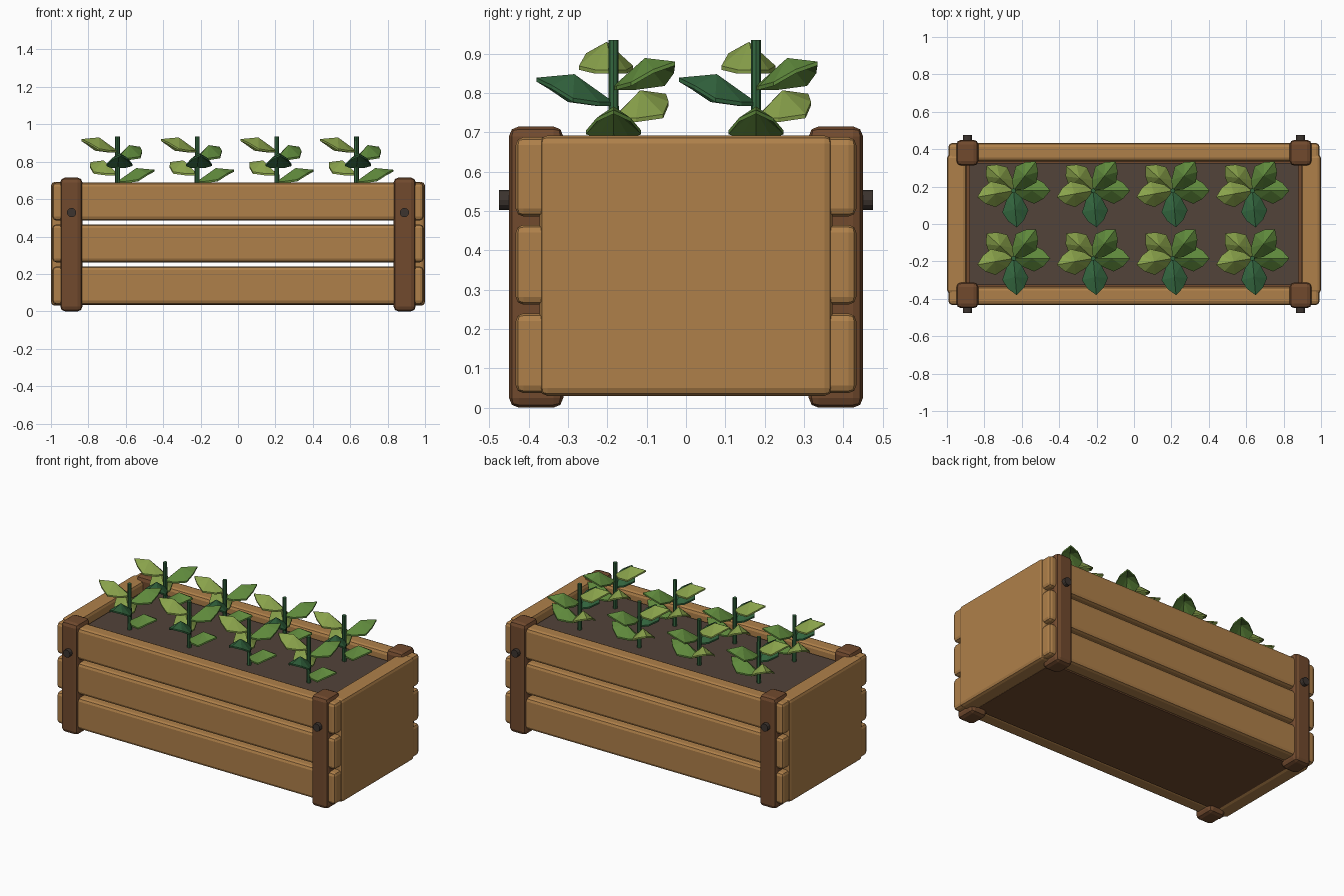
import bpy, bmesh, math
from mathutils import Matrix, Vector

if "Cube" in bpy.data.objects:
    bpy.data.objects.remove(bpy.data.objects["Cube"])


def material(name, rgb):
    m = bpy.data.materials.new(name)
    m.diffuse_color = (*rgb, 1)
    m.use_nodes = True
    m.node_tree.nodes["Principled BSDF"].inputs["Base Color"].default_value = m.diffuse_color
    return m


WOOD = material("light_wood", (0.43, 0.216, 0.068))
DARK = material("dark_wood", (0.165, 0.068, 0.027))
SOIL = material("soil_brown", (0.084, 0.056, 0.042))
IRON = material("bolt_iron", (0.045, 0.034, 0.028))
LEAVES = [material("mid_green", (0.114, 0.25, 0.045)),
          material("light_green", (0.25, 0.36, 0.07)),
          material("dark_green", (0.034, 0.135, 0.05))]


def finish(name, bm, mats):
    bmesh.ops.recalc_face_normals(bm, faces=bm.faces)
    me = bpy.data.meshes.new(name)
    bm.to_mesh(me)
    bm.free()
    for m in mats:
        me.materials.append(m)
    ob = bpy.data.objects.new(name, me)
    bpy.context.collection.objects.link(ob)
    return ob


def box(name, lo, hi, mat, bevel=0.0):
    lo, hi = Vector(lo), Vector(hi)
    bm = bmesh.new()
    bmesh.ops.create_cube(bm, size=1, matrix=Matrix.Translation((lo + hi) / 2)
                          @ Matrix.Diagonal((*(hi - lo), 1)))
    if bevel:
        bmesh.ops.bevel(bm, geom=bm.edges[:], offset=bevel, segments=2,
                        profile=0.5, affect='EDGES')
    return finish(name, bm, [mat])


# Long side planks, with open gaps between them
for side, s in (("front", -1), ("back", 1)):
    y0, y1 = sorted((s * 0.335, s * 0.433))
    for i, (z0, z1) in enumerate(((0.037, 0.24), (0.262, 0.465), (0.486, 0.688))):
        box(f"{side}_plank_{i + 1}", (-0.992, y0, z0), (0.992, y1, z1), WOOD, 0.02)

# End panels
for side, s in (("left", -1), ("right", 1)):
    x0, x1 = sorted((s * 0.895, s * 1.0))
    box(f"{side}_end_panel", (x0, -0.372, 0.03), (x1, 0.372, 0.692), WOOD, 0.02)

# Soil and floor
box("soil", (-0.88, -0.325, 0.55), (0.88, 0.325, 0.64), SOIL)
box("floor", (-0.9, -0.34, 0.035), (0.9, 0.34, 0.065), DARK)

# Corner posts and their bolts
for sx in (-1, 1):
    for sy in (-1, 1):
        xs = sorted((sx * 0.832, sx * 0.95))
        ys = sorted((sy * 0.312, sy * 0.45))
        box("corner_post", (xs[0], ys[0], 0), (xs[1], ys[1], 0.715), DARK, 0.025)
        bm = bmesh.new()
        bmesh.ops.create_cone(
            bm, cap_ends=True, segments=12, radius1=0.025, radius2=0.025, depth=0.05,
            matrix=Matrix.Translation((sx * 0.89, sy * 0.45, 0.528))
            @ Matrix.Rotation(math.pi / 2, 4, 'X'))
        finish("bolt", bm, [IRON])

# Half leaf outline (along, out, up) and its raised middle rib
EDGE = [(0.04, 0.04, 0.0), (0.11, 0.07, 0.01), (0.16, 0.043, 0.042)]
BASE, RIB, TIP = (0.0, 0.0, 0.0), (0.1, 0.0, 0.071), (0.197, 0.0, 0.062)


def add_leaf(bm, matrix, index):
    """Domed leaf: a thin closed shell fanned around the rib point."""
    outline = [BASE, *EDGE, TIP, *[(x, -y, z) for x, y, z in reversed(EDGE)]]
    layers = []
    for drop in (0.0, -0.01):
        ring = [bm.verts.new(matrix @ Vector((x, y, z + drop))) for x, y, z in outline]
        rib = bm.verts.new(matrix @ Vector((RIB[0], 0, RIB[2] + drop)))
        layers.append((ring, rib))
    (top, rib_t), (low, rib_l) = layers
    n = len(outline)
    for i in range(n):
        j = (i + 1) % n
        for vs in ((top[i], top[j], rib_t), (low[j], low[i], rib_l),
                   (top[j], top[i], low[i], low[j])):
            bm.faces.new(vs).material_index = index


# Seedlings: stem with five leaves spiralling upward
for row in (-1, 1):
    for col in range(4):
        at = Matrix.Translation((-0.644 + col * 0.4257, row * 0.181 - 0.003, 0))
        bm = bmesh.new()
        bmesh.ops.create_cone(bm, cap_ends=True, segments=8, radius1=0.0135,
                              radius2=0.0125, depth=0.315,
                              matrix=at @ Matrix.Translation((0, 0, 0.7775)))
        for f in bm.faces:
            f.material_index = 2
        for k in range(5):
            turn = Matrix.Rotation(math.radians(137.5 * k), 4, 'Z')
            add_leaf(bm, at @ Matrix.Translation((0, 0, 0.695 + 0.041 * k)) @ turn, k % 3)
        finish("seedling", bm, LEAVES)
